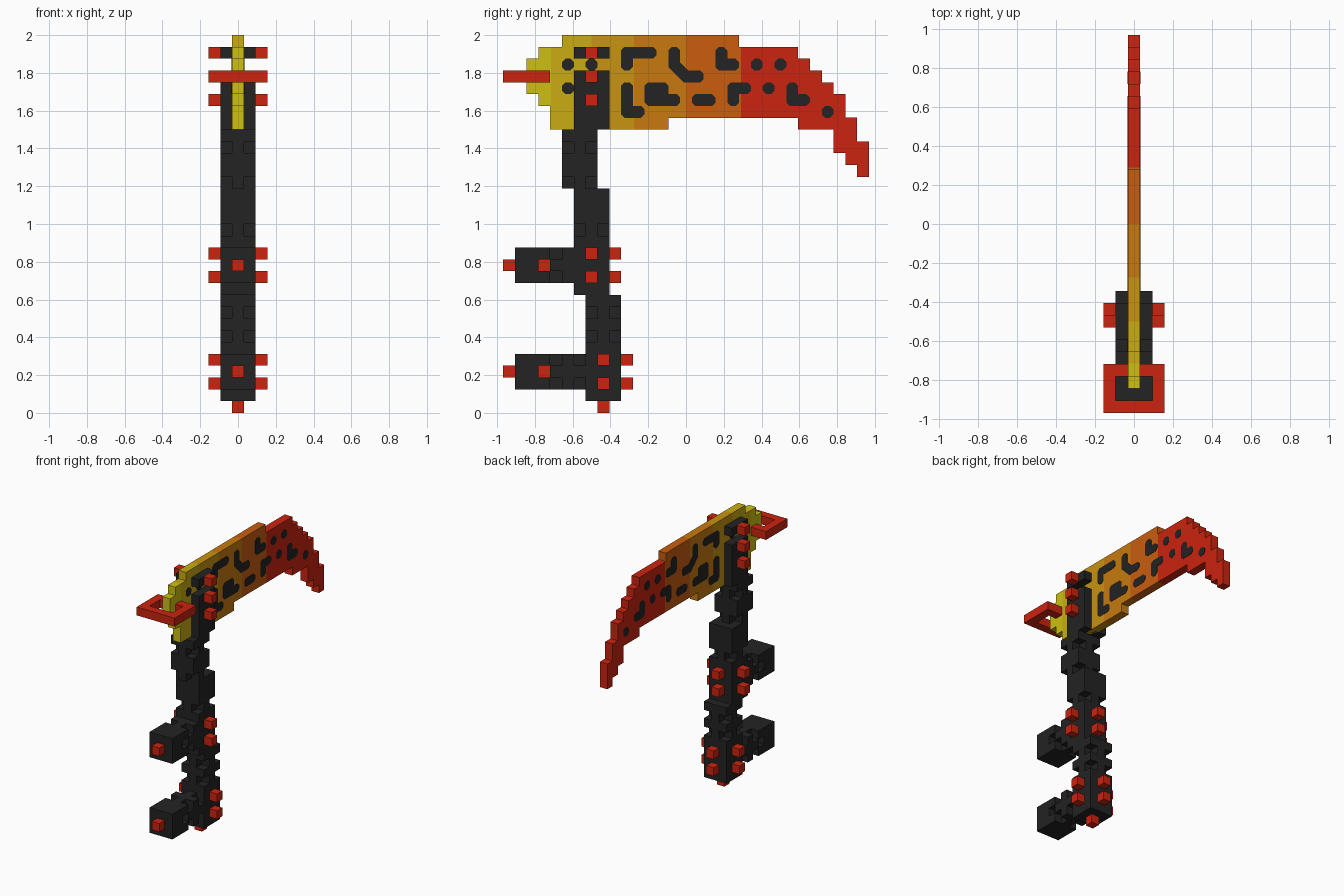
import bpy, bmesh, math
from mathutils import Vector

cube = bpy.data.objects.get("Cube")
if cube:
    bpy.data.objects.remove(cube, do_unlink=True)

U = 0.0625                      # block size
Y0 = -15.5 * U                  # front edge of the block grid


def material(name, rgb):
    lin = [((c / 255 + 0.055) / 1.055) ** 2.4 for c in rgb] + [1]
    m = bpy.data.materials.new(name)
    m.use_nodes = True
    m.diffuse_color = lin
    bsdf = next(n for n in m.node_tree.nodes if n.type == 'BSDF_PRINCIPLED')
    bsdf.inputs["Base Color"].default_value = lin
    return m


BLACK = material("charcoal", (35, 35, 35))
RED = material("red", (203, 36, 15))
BANDS = [material("bright_yellow", (205, 192, 20)), material("yellow", (201, 172, 18)),
         material("gold", (200, 147, 17)), material("orange", (200, 122, 15)),
         material("dark_orange", (200, 93, 15)), RED]


def finish(name, bm, mats):
    me = bpy.data.meshes.new(name)
    bmesh.ops.recalc_face_normals(bm, faces=bm.faces)
    bm.to_mesh(me)
    bm.free()
    for m in mats:
        me.materials.append(m)
    ob = bpy.data.objects.new(name, me)
    bpy.context.collection.objects.link(ob)
    return ob


def boxes(name, mat, spans):
    """Each span is (x0, x1, y0, y1, z0, z1) in blocks; x is centred, y counts from the front."""
    bm = bmesh.new()
    for x0, x1, y0, y1, z0, z1 in spans:
        verts = bmesh.ops.create_cube(bm, size=1)["verts"]
        for v in verts:
            v.co = Vector((x1 if v.co.x > 0 else x0,
                           y1 if v.co.y > 0 else y0,
                           z1 if v.co.z > 0 else z0)) * U + Vector((0, Y0, 0))
    return finish(name, bm, [mat])


def prism(bm, pts, half):
    """Extrude a (y, z) outline across x."""
    face = bm.faces.new([bm.verts.new((-half, y, z)) for y, z in pts])
    ext = bmesh.ops.extrude_face_region(bm, geom=[face])
    for v in ext["geom"]:
        if isinstance(v, bmesh.types.BMVert):
            v.co.x = half


# Handle: stacked square sections, with cross-shaped layers where corners are notched
def section(name, y, z0, z1, notches=()):
    spans, start = [], z0
    for n in sorted(notches):
        if n > start:
            spans.append((-1.5, 1.5, y, y + 3, start, n))
        spans += [(-1.5, 1.5, y + 1, y + 2, n, n + 1), (-0.5, 0.5, y, y + 3, n, n + 1)]
        start = n + 1
    if start < z1:
        spans.append((-1.5, 1.5, y, y + 3, start, z1))
    boxes(name, BLACK, spans)


section("handle_bottom", 7, 1, 10, (6, 8))
section("handle_middle", 6, 10, 19, (15,))
section("handle_neck", 5, 19, 24, (19, 22))
section("blade_clamp", 6, 24, 29)
section("handle_cap", 6, 30, 31)


# Grips: a block with a side recess, then a notched arm back to the handle
def grip(name, end, z, notches):
    spans = [(-1.5, 1.5, 1, 3, z, z + 3),
             (-1.5, 1.5, 3, 4, z, z + 1), (-1.5, 1.5, 3, 4, z + 2, z + 3)]
    for y in range(4, end):
        if y in notches:
            spans += [(-1.5, 1.5, y, y + 1, z + 1, z + 2), (-0.5, 0.5, y, y + 1, z, z + 3)]
        else:
            spans.append((-1.5, 1.5, y, y + 1, z, z + 3))
    boxes(name, BLACK, spans)
    boxes(name + "_core", RED, [(-0.5, 0.5, 3, 4, z + 1, z + 2)])
    boxes(name + "_front_stud", RED, [(-0.5, 0.5, 0, 1, z + 1, z + 2)])


grip("upper_grip", 6, 11, (4,))
grip("lower_grip", 7, 2, (4, 6))

# Studs on both sides, on the back and underneath
side = [(7, z) for z in (30, 28, 26, 13, 11)] + [(8, 4), (8, 2)]
boxes("side_studs", RED, [(s * 2 - 0.5, s * 2 + 0.5, y, y + 1, z, z + 1)
                          for y, z in side for s in (-1, 1)])
boxes("back_studs", RED, [(-0.5, 0.5, y, y + 1, z, z + 1)
                          for y, z in ((9, 13), (9, 11), (10, 4), (10, 2))])
boxes("bottom_stud", RED, [(-0.5, 0.5, 8, 9, 0, 1)])

# Ring around the front of the blade
boxes("front_ring", RED, [(-2.5, 2.5, 0, 1, 28, 29), (-2.5, 2.5, 3, 4, 28, 29),
                          (-2.5, -1.5, 1, 3, 28, 29), (1.5, 2.5, 1, 3, 28, 29)])

# Blade: stepped outline as (start, height) runs along the top and the bottom
TOP = [(2, 30), (3, 31), (5, 32), (20, 31), (25, 30), (26, 29), (27, 28), (28, 27), (29, 25), (30, 23)]
BOTTOM = [(2, 27), (3, 26), (4, 24), (14, 25), (25, 24), (28, 22), (29, 21), (30, 20)]


def steps(runs):
    ends = [r[0] for r in runs[1:]] + [31]
    return [(Y0 + y * U, z * U) for (a, z), b in zip(runs, ends) for y in (a, b)]


bm = bmesh.new()
prism(bm, steps(TOP) + steps(BOTTOM)[::-1], U / 2)
CUTS = [-0.715, -0.5, -0.275, 0.0, 0.29]
for c in CUTS:
    bmesh.ops.bisect_plane(bm, geom=bm.verts[:] + bm.edges[:] + bm.faces[:],
                           plane_co=(0, c, 0), plane_no=(0, 1, 0))
for f in bm.faces:
    ys = [v.co.y for v in f.verts]
    f.material_index = sum((min(ys) + max(ys)) / 2 > c for c in CUTS)
finish("blade", bm, BANDS)

# Blade spots: chains of cells with clipped corners, as thin inlays showing on both sides
CHAINS = [[(5, 29)], [(5, 27)], [(7, 29)],
          [(10, 29), (10, 30), (11, 30), (12, 30)],
          [(14, 30), (14, 29), (15, 28), (16, 28)],
          [(18, 30), (18, 29), (19, 29)],
          [(10, 27), (10, 26), (10, 25), (11, 25)],
          [(12, 27), (13, 27), (13, 26), (14, 26)], [(12, 27), (12, 26), (13, 26)],
          [(16, 26), (17, 26)],
          [(19, 26), (19, 27), (20, 27)],
          [(21, 29)], [(23, 29)], [(22, 27)],
          [(24, 27), (24, 26), (25, 26)], [(27, 25)]]
bm = bmesh.new()
HALF = U / 2 + 0.002
for chain in CHAINS:
    cells = [Vector((Y0 + (y + 0.5) * U, (z + 0.5) * U)) for y, z in chain]
    for c in cells:
        r = U / 2 / math.cos(math.pi / 8)
        prism(bm, [(c.x + r * math.cos((i + 0.5) * math.pi / 4),
                    c.y + r * math.sin((i + 0.5) * math.pi / 4)) for i in range(8)], HALF)
    for a, b in zip(cells, cells[1:]):
        d = (b - a).normalized()
        n = Vector((-d.y, d.x)) * U / 2
        prism(bm, [tuple(p) for p in (a - n, b - n, b + n, a + n)], HALF)
finish("blade_spots", bm, [BLACK])
